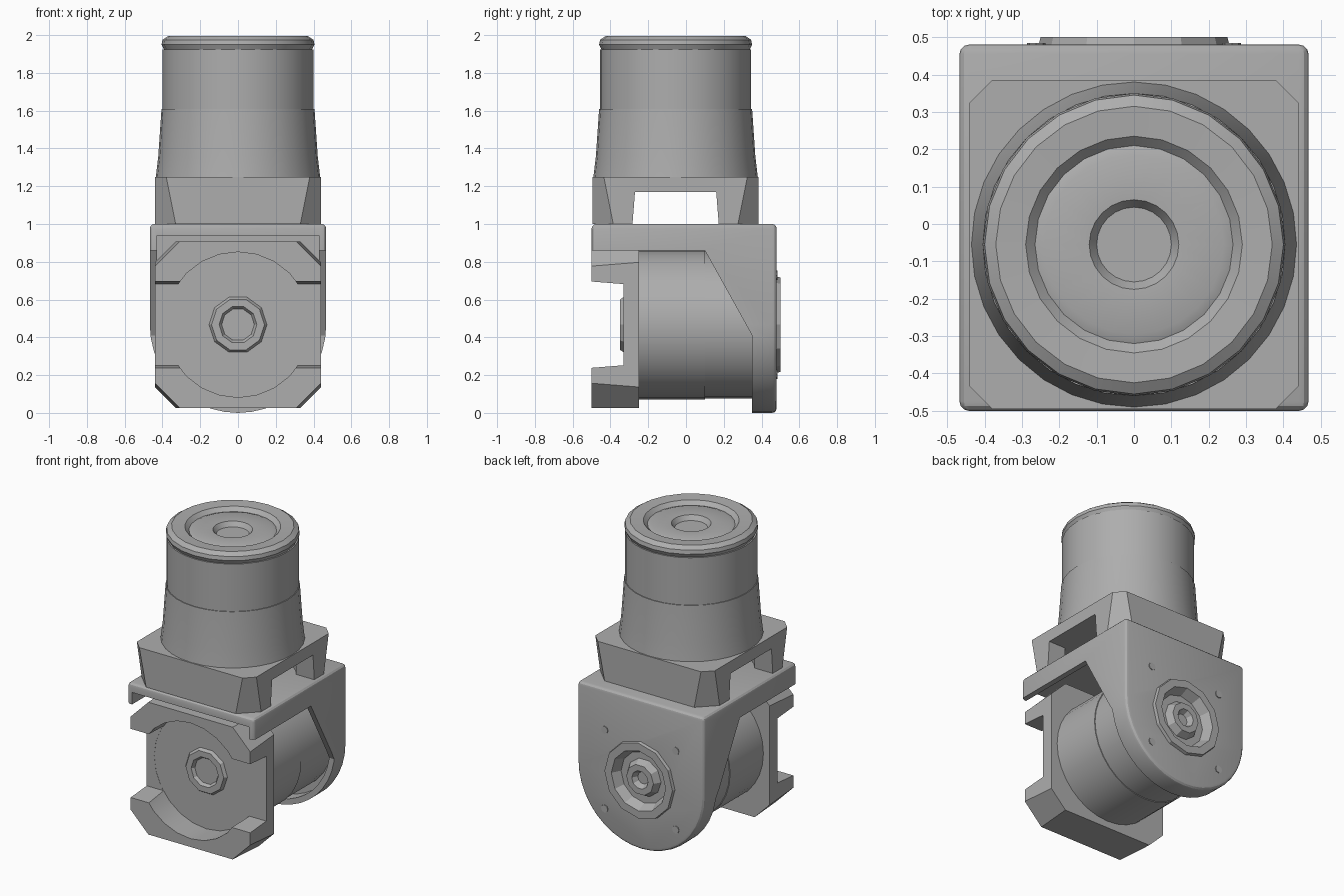
import bpy, bmesh, math
from mathutils import Matrix

default = bpy.data.objects.get("Cube")
if default:
    bpy.data.objects.remove(default, do_unlink=True)

grey = bpy.data.materials.new("mid_grey")
grey.use_nodes = True
COLOUR = (0.42, 0.42, 0.42, 1)
grey.diffuse_color = COLOUR
grey.node_tree.nodes["Principled BSDF"].inputs["Base Color"].default_value = COLOUR

# Motor frames: local z runs from the feet of the flange to the far end
UPPER = Matrix.Translation((0, -0.055, 1.0))
LOWER = Matrix.Translation((0, -0.5, 0.467)) @ Matrix.Rotation(-math.pi / 2, 4, 'X')
# Side profiles: outline in (y, z), extruded along x
SIDE = Matrix(((0, 0, 1, 0), (1, 0, 0, 0), (0, 1, 0, 0), (0, 0, 0, 1)))


def finish(name, bm, frame):
    bmesh.ops.recalc_face_normals(bm, faces=bm.faces)
    bm.transform(frame)
    mesh = bpy.data.meshes.new(name)
    bm.to_mesh(mesh)
    bm.free()
    mesh.materials.append(grey)
    obj = bpy.data.objects.new(name, mesh)
    bpy.context.collection.objects.link(obj)
    return obj


# Solid between two outlines; the upper one defaults to a copy of the lower
def prism(name, outline, low, high, frame, upper=None):
    bm = bmesh.new()
    base = [bm.verts.new((u, v, low)) for u, v in outline]
    top = [bm.verts.new((u, v, high)) for u, v in upper or outline]
    bm.faces.new(base)
    bm.faces.new(top)
    for i in range(len(base)):
        bm.faces.new((base[i - 1], base[i], top[i], top[i - 1]))
    return finish(name, bm, frame)


def lathe(name, profile, frame, sides=32):
    bm = bmesh.new()
    verts = [bm.verts.new((r, 0, h)) for r, h in profile]
    edges = [bm.edges.new(pair) for pair in zip(verts, verts[1:])]
    if profile[0][0] > 0:
        edges.append(bm.edges.new((verts[-1], verts[0])))
    bmesh.ops.spin(bm, geom=verts + edges, cent=(0, 0, 0), axis=(0, 0, 1),
                   angle=math.tau, steps=sides)
    bmesh.ops.remove_doubles(bm, verts=bm.verts, dist=0.0005)
    return finish(name, bm, frame)


def select(obj):
    bpy.ops.object.select_all(action='DESELECT')
    obj.select_set(True)
    bpy.context.view_layer.objects.active = obj


def cut(obj, cutter):
    mod = obj.modifiers.new("cut", 'BOOLEAN')
    mod.operation = 'DIFFERENCE'
    mod.solver = 'EXACT'
    mod.object = cutter
    select(obj)
    bpy.ops.object.modifier_apply(modifier=mod.name)
    bpy.data.objects.remove(cutter, do_unlink=True)


def circle(radius, sides=24):
    return [(radius * math.cos(math.tau * i / sides), radius * math.sin(math.tau * i / sides))
            for i in range(sides)]


def chamfered(h, c):
    k = h - c
    return [(-k, -h), (k, -h), (h, -k), (h, k), (k, h), (-k, h), (-h, k), (-h, -k)]


# Square flange with four corner feet, a round recess and a window from side to side
def flange(name, frame, foot_chamfer, top_chamfer):
    obj = prism(name, chamfered(0.44, foot_chamfer), 0, 0.25, frame,
                chamfered(0.44, top_chamfer))
    cut(obj, prism("cutter", circle(0.385), -0.1, 0.17, frame))
    window = [(-0.23, -0.02), (0.23, -0.02), (0.215, 0.169), (-0.215, 0.169)]
    cut(obj, prism("cutter", window, -0.6, 0.6, frame @ SIDE))
    return obj


parts = [flange("upper_flange", UPPER, 0.11, 0.06), flange("lower_flange", LOWER, 0.13, 0.11)]
parts.append(lathe("front_hub", [(0.16, 0.18), (0.14, 0.15), (0.1, 0.15), (0.08, 0.18)], LOWER, 10))

# Upper motor: flared base, straight casing, and a cap with a sunken centre and a socket
parts.append(lathe("upper_motor_base", [(0, 0.24), (0.41, 0.24), (0.435, 0.25), (0.422, 0.36),
                                        (0.405, 0.61), (0, 0.61)], UPPER))
parts.append(lathe("upper_motor_casing", [(0, 0.6), (0.4, 0.6), (0.4, 0.925), (0, 0.925)], UPPER))
parts.append(lathe("upper_motor_cap", [(0, 0.92), (0.39, 0.92), (0.405, 0.95), (0.4, 0.975),
                                       (0.37, 0.995), (0.29, 0.99), (0.265, 0.965), (0.24, 0.975),
                                       (0.12, 0.97), (0.1, 0.94), (0, 0.94)], UPPER, 24))

# Lower motor casing, in two steps
parts.append(lathe("lower_motor_casing", [(0, 0.24), (0.395, 0.24), (0.395, 0.6), (0.39, 0.6),
                                          (0.39, 0.94), (0, 0.94)], LOWER))


# Folded bracket: round-bottomed back plate, top plate and tapered side lips
def shell_outline(radius, top):
    arc = [(radius * math.cos(a), radius * math.sin(a))
           for a in (math.pi * i / 20 for i in range(21))]
    return arc + [(-radius, -top), (radius, -top)]


bracket = prism("bracket", shell_outline(0.467, 0.533), 0, 0.98, LOWER)
bevel = bracket.modifiers.new("bevel", 'BEVEL')
bevel.width = 0.025
bevel.segments = 3
bevel.limit_method = 'ANGLE'
bevel.angle_limit = math.radians(60)
select(bracket)
bpy.ops.object.modifier_apply(modifier="bevel")
cut(bracket, prism("cutter", shell_outline(0.43, 0.473), -0.1, 0.935, LOWER))
cut(bracket, prism("cutter", [(-0.6, 0.86), (0.1, 0.86), (0.35, 0.41), (0.35, -0.1),
                              (-0.6, -0.1)], -0.6, 0.6, SIDE))
cut(bracket, prism("cutter", circle(0.21), 0.93, 1.1, LOWER))
parts.append(bracket)

# Pivot on the back plate: raised ring, sunken hub and four screws
parts.append(lathe("pivot_ring", [(0.26, 0.96), (0.25, 1.0), (0.2, 1.0), (0.17, 0.94),
                                  (0.24, 0.94)], LOWER, 12))
parts.append(lathe("pivot_hub", [(0, 0.93), (0.13, 0.93), (0.1, 0.985), (0.06, 0.985),
                                 (0.04, 0.95), (0, 0.95)], LOWER, 10))
for i in range(4):
    a = math.pi / 4 + i * math.pi / 2
    spot = LOWER @ Matrix.Translation((0.37 * math.cos(a), 0.37 * math.sin(a), 0))
    parts.append(prism("pivot_screw", circle(0.025, 8), 0.97, 0.985, spot))

# Smooth round surfaces, keep hard edges
for obj in parts:
    select(obj)
    bpy.ops.object.shade_smooth_by_angle(angle=math.radians(25))
